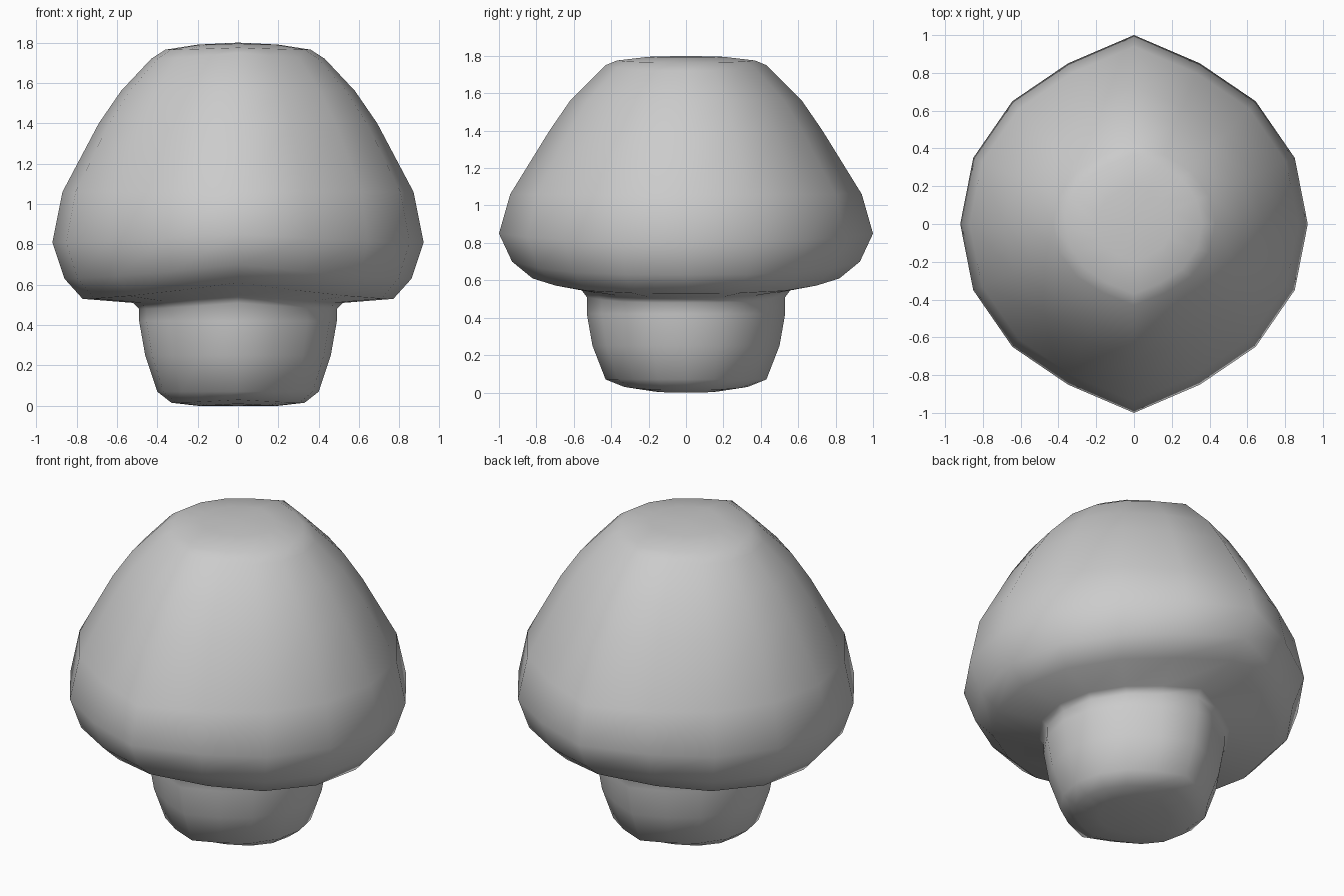
import bpy, bmesh

cube = bpy.data.objects.get("Cube")
if cube:
    bpy.data.objects.remove(cube, do_unlink=True)

# One plain grey for the whole model
grey = bpy.data.materials.new("plain_grey")
grey.use_nodes = True
colour = (0.6, 0.6, 0.6, 1)
grey.diffuse_color = colour
grey.node_tree.nodes["Principled BSDF"].inputs["Base Color"].default_value = colour

# Quarter outline shared by all rings: round, with a pointed front and back
QUARTER = [(1, 0), (0.925, 0.35), (0.7, 0.65), (0.38, 0.85)]
OUTLINE = []
x, y = 1, 1
for x, y, reverse in ((1, 1, False), (-1, 1, True), (-1, -1, False), (1, -1, True)):
    points = QUARTER + [(0, 1)]
    if reverse:
        points.reverse()
    OUTLINE += [(px * x, py * y) for px, py in points[:-1]]

# Side radius, side height, front radius, front height
STEM = [
    (0.20, 0.00, 0.20, 0.01),
    (0.33, 0.015, 0.33, 0.03),
    (0.40, 0.07, 0.43, 0.07),
    (0.46, 0.25, 0.50, 0.25),
    (0.49, 0.42, 0.53, 0.42),
    (0.49, 0.48, 0.53, 0.51),
]
CAP = [
    (0.52, 0.51, 0.56, 0.55),
    (0.77, 0.53, 0.82, 0.61),
    (0.86, 0.63, 0.93, 0.70),
    (0.92, 0.81, 1.00, 0.85),
    (0.87, 1.06, 0.94, 1.06),
    (0.69, 1.40, 0.73, 1.40),
    (0.58, 1.56, 0.62, 1.56),
    (0.43, 1.72, 0.43, 1.75),
    (0.36, 1.765, 0.37, 1.775),
    (0.20, 1.79, 0.20, 1.795),
]


def loft(name, rings, bottom, top):
    """Skin a stack of rings and close both ends with a fan."""
    bm = bmesh.new()
    loops = []
    for rx, zx, ry, zy in rings:
        loops.append([bm.verts.new((rx * u, ry * v, zx + (zy - zx) * v ** 4))
                      for u, v in OUTLINE])
    low, high = bm.verts.new((0, 0, bottom)), bm.verts.new((0, 0, top))
    count = len(OUTLINE)
    for i in range(count):
        j = (i + 1) % count
        for a, b in zip(loops, loops[1:]):
            bm.faces.new((a[i], a[j], b[j], b[i]))
        bm.faces.new((low, loops[0][j], loops[0][i]))
        bm.faces.new((loops[-1][i], loops[-1][j], high))
    bmesh.ops.recalc_face_normals(bm, faces=bm.faces)
    for face in bm.faces:
        face.smooth = True
    mesh = bpy.data.meshes.new(name)
    bm.to_mesh(mesh)
    bm.free()
    mesh.materials.append(grey)
    obj = bpy.data.objects.new(name, mesh)
    bpy.context.collection.objects.link(obj)
    return obj


# Stem and cap flow into each other as one smooth skin
loft("mushroom_stem_and_cap", STEM + CAP, 0, 1.8)
